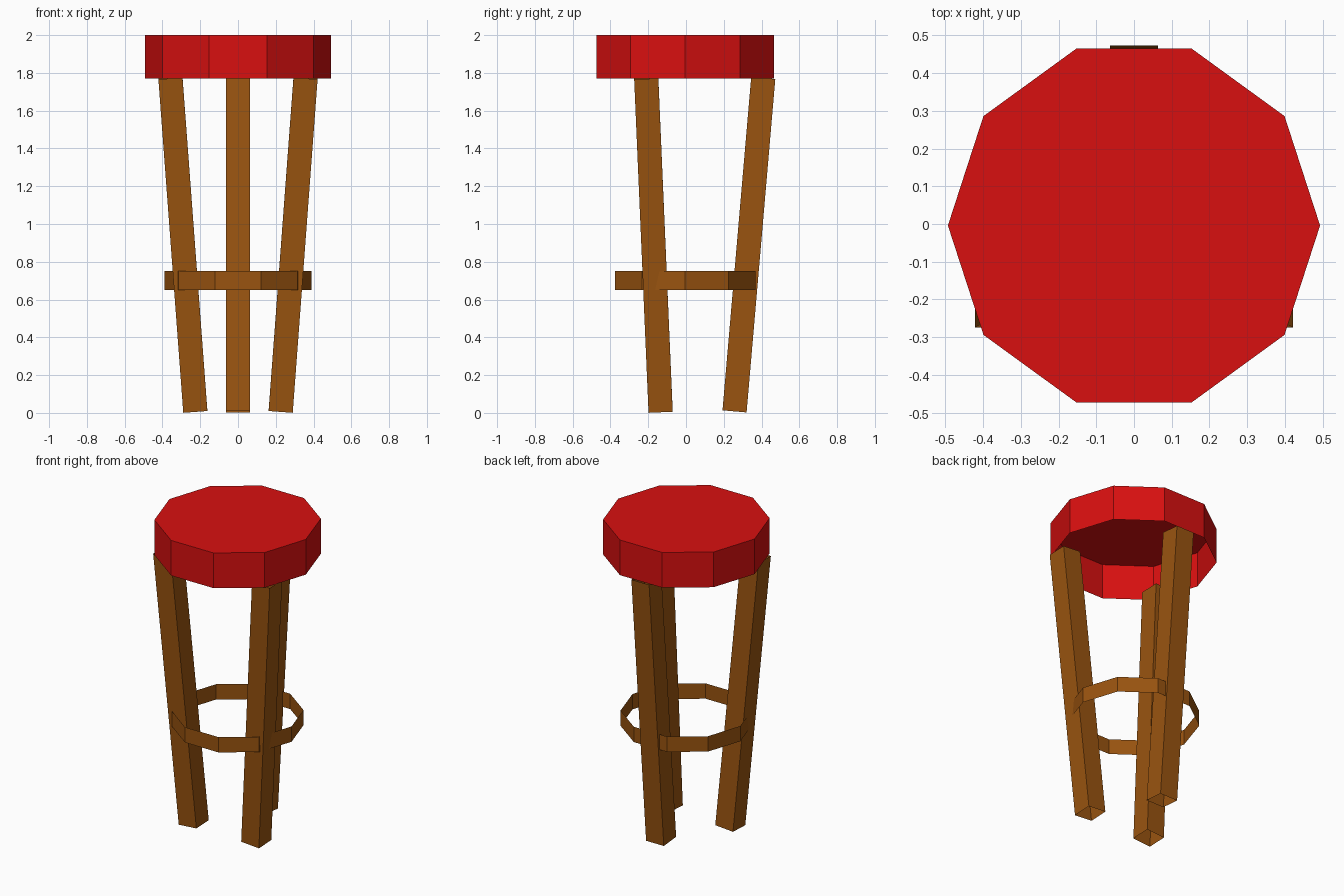
import bpy
import bmesh
from math import cos, sin, pi, radians, sqrt
from mathutils import Vector

cube = bpy.data.objects.get("Cube")
if cube:
    bpy.data.objects.remove(cube, do_unlink=True)


def make_material(name, colour):
    mat = bpy.data.materials.new(name)
    mat.use_nodes = True
    mat.diffuse_color = colour
    mat.node_tree.nodes["Principled BSDF"].inputs["Base Color"].default_value = colour
    return mat


RED = make_material("red vinyl", (0.69, 0.005, 0.005, 1))
BROWN = make_material("brown wood", (0.32, 0.088, 0.005, 1))
AXIS_Y = -0.004


def make_tube(name, mat, sides, radius, height, phase=0.0, top=False):
    """Thin-walled prism standing on its origin, open below."""
    bm = bmesh.new()
    angles = [phase + 2 * pi * i / sides for i in range(sides)]
    low, high = [[bm.verts.new((radius * cos(a), radius * sin(a), z)) for a in angles]
                 for z in (0, height)]
    for i in range(sides):
        j = (i + 1) % sides
        bm.faces.new((low[i], low[j], high[j], high[i]))
    if top:
        bm.faces.new(high)
    mesh = bpy.data.meshes.new(name)
    bm.to_mesh(mesh)
    bm.free()
    mesh.materials.append(mat)
    obj = bpy.data.objects.new(name, mesh)
    bpy.context.collection.objects.link(obj)
    return obj


# Ten-sided padded seat, hollow underneath
seat = make_tube("seat", RED, 10, 0.493, 0.23, top=True)
seat.location = (0, AXIS_Y, 1.77)

# Ten-sided foot ring
ring = make_tube("foot_ring", BROWN, 10, 0.39, 0.1)
ring.location = (0, AXIS_Y, 0.65)

# Three square legs splaying outward, 120 degrees apart
for name, degrees in (("back_leg", 90), ("right_leg", 210), ("left_leg", 330)):
    out = Vector((cos(radians(degrees)), sin(radians(degrees)), 0))
    foot = out * 0.261 + Vector((0, AXIS_Y, 0.008))
    head = out * 0.413 + Vector((0, AXIS_Y, 1.773))
    axis = head - foot
    leg = make_tube(name, BROWN, 4, 0.064 * sqrt(2), axis.length, phase=pi / 4)
    leg.location = foot
    leg.rotation_mode = 'QUATERNION'
    leg.rotation_quaternion = Vector((0, 0, 1)).rotation_difference(axis)
